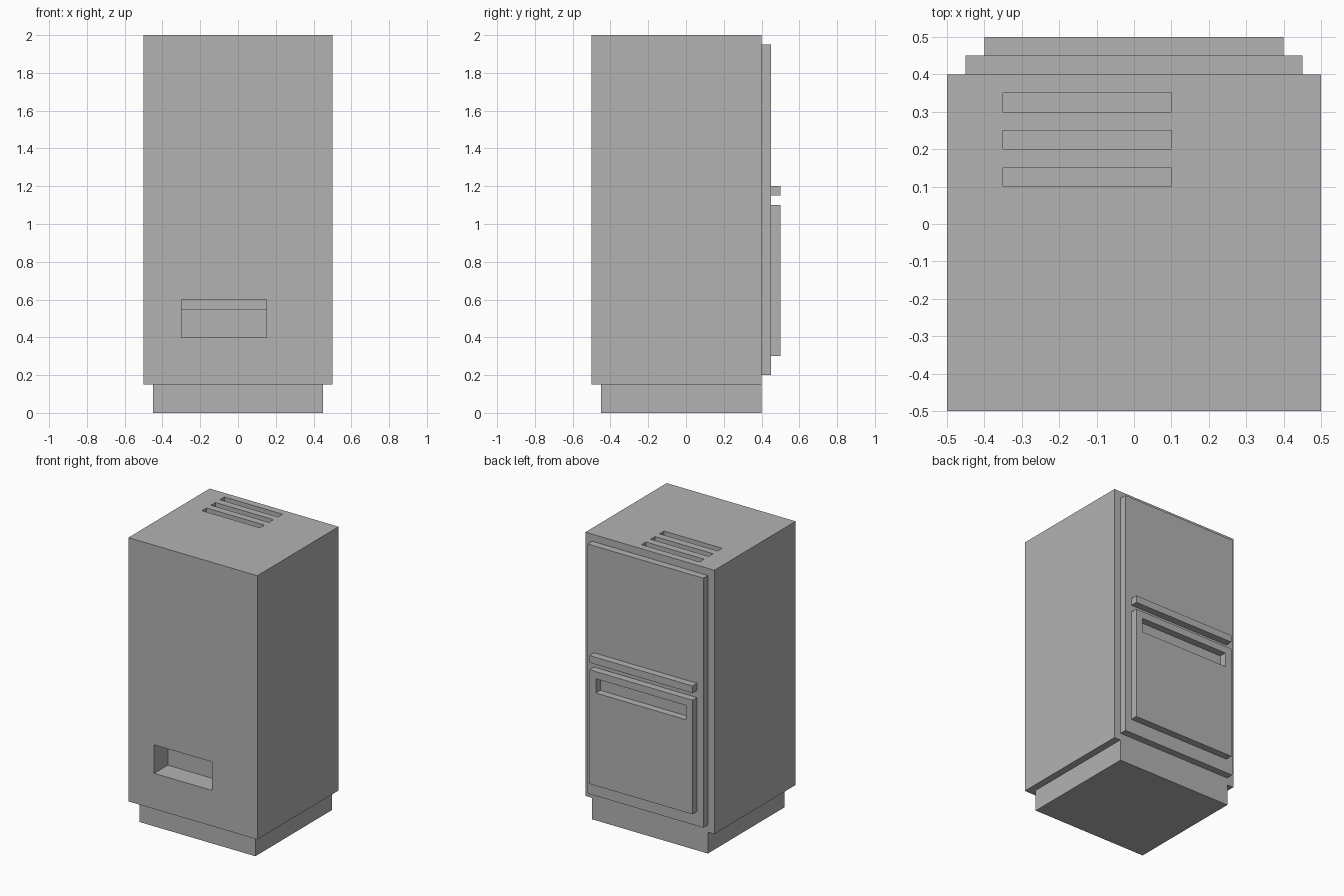
import bpy

# Remove the default cube
cube = bpy.data.objects.get("Cube")
if cube:
    bpy.data.objects.remove(cube, do_unlink=True)

# Single painted-metal colour
grey = bpy.data.materials.new("plain_grey")
grey.use_nodes = True
COLOUR = (0.45, 0.45, 0.45, 1)
grey.diffuse_color = COLOUR
for node in grey.node_tree.nodes:
    if node.type == 'BSDF_PRINCIPLED':
        node.inputs["Base Color"].default_value = COLOUR


def box(name, x, y, z):
    """Axis-aligned box from (low, high) ranges."""
    bpy.ops.mesh.primitive_cube_add(size=1)
    ob = bpy.context.object
    ob.name = name
    ob.location = [(r[0] + r[1]) / 2 for r in (x, y, z)]
    ob.scale = [r[1] - r[0] for r in (x, y, z)]
    bpy.ops.object.transform_apply(location=True, rotation=False, scale=True)
    ob.data.materials.append(grey)
    return ob


def cut(target, x, y, z):
    """Carve a box-shaped recess into the target."""
    cutter = box("recess_cutter", x, y, z)
    cutter.hide_render = True
    mod = target.modifiers.new("recess", 'BOOLEAN')
    mod.operation = 'DIFFERENCE'
    mod.solver = 'EXACT'
    mod.object = cutter
    bpy.context.view_layer.objects.active = target
    bpy.ops.object.modifier_apply(modifier=mod.name)
    bpy.data.objects.remove(cutter, do_unlink=True)


# Cabinet on a recessed plinth
body = box("cabinet", (-0.5, 0.5), (-0.5, 0.4), (0.15, 2))
box("plinth", (-0.45, 0.45), (-0.45, 0.4), (0, 0.15))

# Front pocket with a deeper upper step
POCKET_X = (-0.3, 0.15)
cut(body, POCKET_X, (-0.6, -0.35), (0.4, 0.6))
cut(body, POCKET_X, (-0.4, -0.3), (0.55, 0.6))

# Three vent slots in the top
for y in (0.1, 0.2, 0.3):
    cut(body, (-0.35, 0.1), (y, y + 0.05), (1.95, 2.1))

# Rear door, ledge and lower panel with its slot
box("rear_door", (-0.45, 0.45), (0.4, 0.45), (0.2, 1.95))
box("rear_ledge", (-0.4, 0.4), (0.45, 0.5), (1.15, 1.2))
panel = box("lower_panel", (-0.4, 0.4), (0.45, 0.5), (0.3, 1.1))
cut(panel, (-0.35, 0.35), (0.4, 0.6), (0.95, 1.05))
